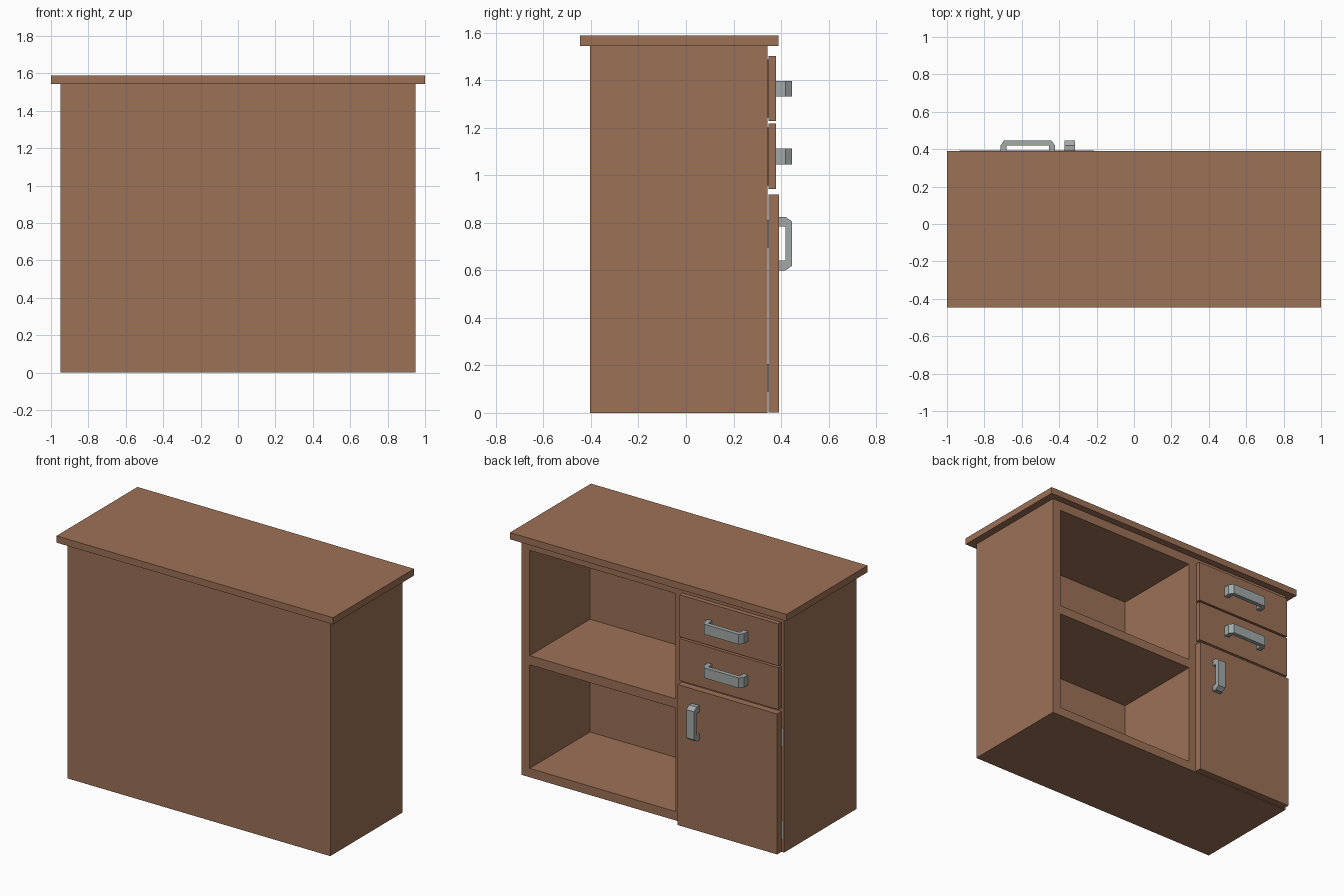
import bpy, bmesh
from mathutils import Vector

if "Cube" in bpy.data.objects:
    bpy.data.objects.remove(bpy.data.objects["Cube"])


def material(name, rgb):
    m = bpy.data.materials.new(name)
    m.diffuse_color = (*rgb, 1.0)
    m.use_nodes = True
    m.node_tree.nodes["Principled BSDF"].inputs["Base Color"].default_value = m.diffuse_color
    return m


WOOD = material("brown_wood", (0.335, 0.166, 0.094))
METAL = material("grey_metal", (0.36, 0.40, 0.395))


def add_object(name, bm, mat):
    bmesh.ops.recalc_face_normals(bm, faces=bm.faces[:])
    mesh = bpy.data.meshes.new(name)
    bm.to_mesh(mesh)
    bm.free()
    mesh.materials.append(mat)
    ob = bpy.data.objects.new(name, mesh)
    bpy.context.collection.objects.link(ob)
    return ob


def box(name, x, y, z, mat=WOOD):
    """Box from (min, max) ranges on each axis."""
    bm = bmesh.new()
    bmesh.ops.create_cube(bm, size=1.0)
    for v in bm.verts:
        v.co = Vector([(r[0] + r[1]) / 2 + c * (r[1] - r[0])
                       for c, r in zip(v.co, (x, y, z))])
    return add_object(name, bm, mat)


def handle(name, along, y0, across, leg, upright):
    """Chamfered bracket: profile runs along one axis, extruded across."""
    a, b = along
    y1, y2, ch = 0.419, 0.447, 0.02
    profile = [(a, y0), (a, y1), (a + ch, y2), (b - ch, y2), (b, y1), (b, y0),
               (b - leg, y0), (b - leg, y1), (a + leg, y1), (a + leg, y0)]
    bm = bmesh.new()
    verts = [bm.verts.new((across[0], y, s) if upright else (s, y, across[0]))
             for s, y in profile]
    face = bm.faces.new(verts)
    out = bmesh.ops.extrude_face_region(bm, geom=[face])
    d = across[1] - across[0]
    bmesh.ops.translate(bm, vec=(d, 0, 0) if upright else (0, 0, d),
                        verts=[g for g in out["geom"] if isinstance(g, bmesh.types.BMVert)])
    return add_object(name, bm, METAL)


# Cabinet body with two open shelf compartments on the +y side
body = box("cabinet_body", (-0.95, 0.95), (-0.404, 0.343), (0, 1.544))
for name, z in (("lower_shelf_cutter", (0.058, 0.735)),
                ("upper_shelf_cutter", (0.795, 1.483))):
    cutter = box(name, (-0.163, 0.89), (-0.28, 0.5), z)
    cutter.hide_render = True
    cutter.hide_set(True)
    cutter.display_type = 'WIRE'
    mod = body.modifiers.new(name, 'BOOLEAN')
    mod.operation = 'DIFFERENCE'
    mod.solver = 'EXACT'
    mod.object = cutter

# Overhanging top board
box("top_board", (-1, 1), (-0.447, 0.39), (1.544, 1.588))

# Drawers: front panel, box edge behind it, and handle
for name, z0, hz in (("upper_drawer", 1.229, 1.331), ("lower_drawer", 0.943, 1.046)):
    box(name + "_front", (-0.933, -0.217), (0.348, 0.379), (z0, z0 + 0.274))
    box(name + "_box", (-0.915, -0.235), (0.30, 0.349), (z0 + 0.015, z0 + 0.259))
    handle(name + "_handle", (-0.714, -0.422), 0.378, (hz, hz + 0.066), 0.033, False)

# Door with upright handle and two hinges
box("door", (-0.933, -0.213), (0.347, 0.392), (0.002, 0.92))
handle("door_handle", (0.60, 0.825), 0.391, (-0.371, -0.316), 0.041, True)
for name, z in (("lower_hinge", (0.09, 0.205)), ("upper_hinge", (0.697, 0.812))):
    box(name, (-0.943, -0.90), (0.34, 0.3475), z, METAL)
